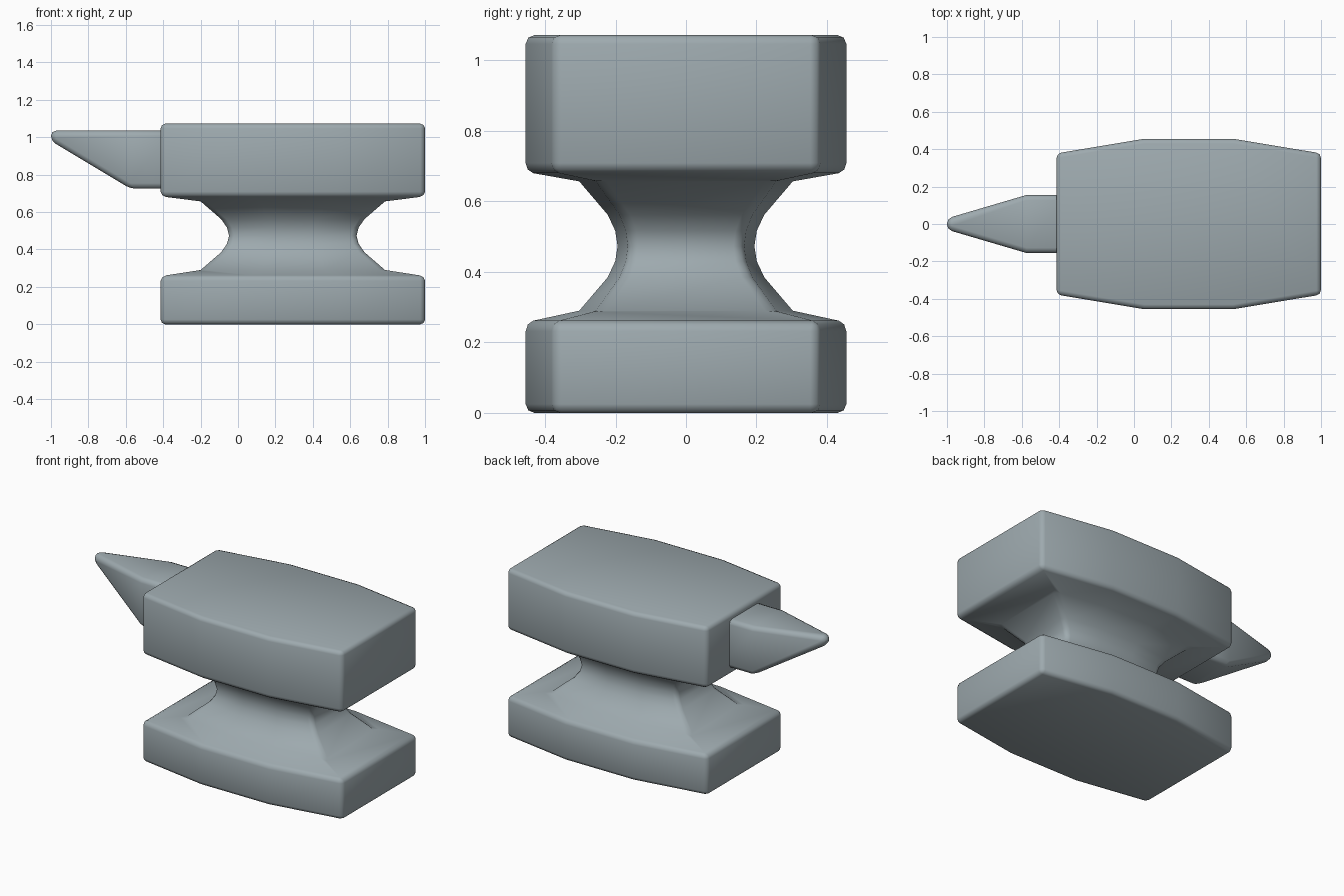
import bpy, bmesh
from math import radians

if "Cube" in bpy.data.objects:
    bpy.data.objects.remove(bpy.data.objects["Cube"])

# Blue-grey iron
iron = bpy.data.materials.new("iron")
iron.diffuse_color = (.34, .40, .425, 1)
iron.use_nodes = True
iron.node_tree.nodes["Principled BSDF"].inputs["Base Color"].default_value = iron.diffuse_color


def loft(name, rings, bevel, limit):
    """Closed skin through equal-length rings, softened with a bevel."""
    bm = bmesh.new()
    loops = [[bm.verts.new(p) for p in ring] for ring in rings]
    n = len(loops[0])
    for a, b in zip(loops, loops[1:]):
        for i in range(n):
            j = (i + 1) % n
            bm.faces.new((a[i], a[j], b[j], b[i]))
    bm.faces.new(loops[0])
    bm.faces.new(loops[-1])
    bmesh.ops.recalc_face_normals(bm, faces=bm.faces)
    for f in bm.faces:
        f.smooth = True
    mesh = bpy.data.meshes.new(name)
    bm.to_mesh(mesh)
    bm.free()
    mesh.materials.append(iron)
    ob = bpy.data.objects.new(name, mesh)
    bpy.context.collection.objects.link(ob)
    mod = ob.modifiers.new("soft_edges", 'BEVEL')
    mod.width = bevel
    mod.segments = 2
    mod.limit_method = 'ANGLE'
    mod.angle_limit = radians(limit)
    return ob


# Body: bowed eight-sided plan, scaled at each level (z, half length, half width)
CX = 0.293
plan = [(-1, -.83), (-.34, -1), (.34, -1), (1, -.83),
        (1, .83), (.34, 1), (-.34, 1), (-1, .83)]
levels = [(0, .707, .455), (.257, .707, .455), (.29, .493, .303),
          (.385, .383, .222), (.43, .352, .201), (.473, .341, .194),
          (.517, .352, .201), (.562, .383, .222), (.657, .493, .303),
          (.684, .707, .455), (1.072, .707, .455)]
loft("anvil_body",
     [[(CX + hx * u, hy * v, z) for u, v in plan] for z, hx, hy in levels],
     .025, 50)

# Horn: rectangular section tapering toward its flat top (x, half width, underside z)
sections = [(-.35, .155, .725), (-.575, .155, .725), (-1.0, .03, .98)]
TOP = 1.035
loft("horn",
     [[(x, -w, z), (x, w, z), (x, w, TOP), (x, -w, TOP)] for x, w, z in sections],
     .03, 28)
